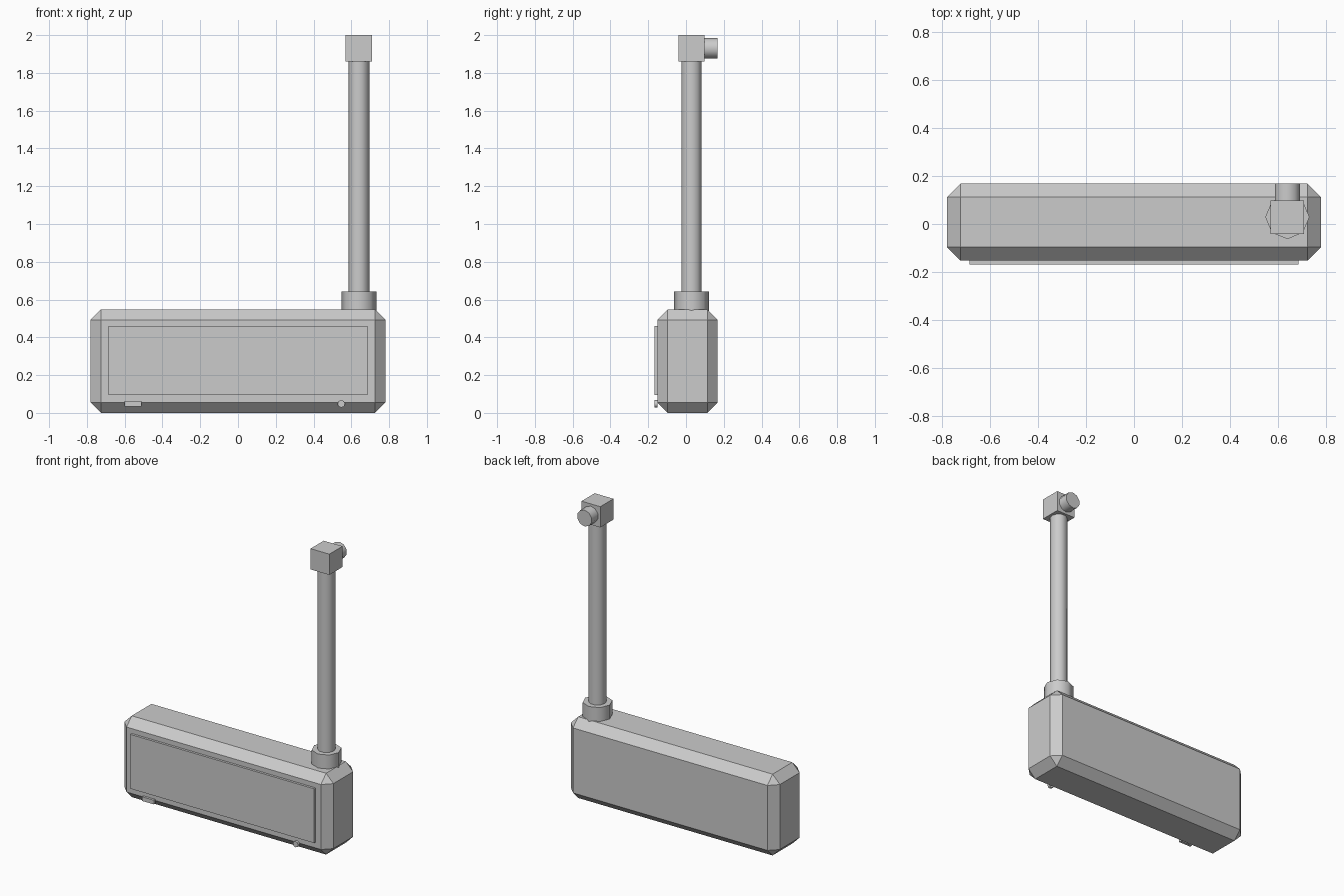
import bpy
import math

cube = bpy.data.objects.get("Cube")
if cube:
    bpy.data.objects.remove(cube, do_unlink=True)

grey = bpy.data.materials.new("light_grey")
grey.use_nodes = True
colour = (0.6, 0.6, 0.6, 1)
grey.diffuse_color = colour
grey.node_tree.nodes["Principled BSDF"].inputs["Base Color"].default_value = colour


def box(name, low, high, bevel=0):
    """Box between two corners, with an optional chamfer."""
    centre = [(a + b) / 2 for a, b in zip(low, high)]
    bpy.ops.mesh.primitive_cube_add(size=1, location=centre)
    ob = bpy.context.object
    ob.name = name
    ob.scale = [b - a for a, b in zip(low, high)]
    bpy.ops.object.transform_apply(location=False, rotation=False, scale=True)
    ob.data.materials.append(grey)
    if bevel:
        mod = ob.modifiers.new("chamfer", 'BEVEL')
        mod.width = bevel
        mod.segments = 1
    return ob


def cylinder(name, centre, radius, depth, sides, along_y=False, turn=0):
    """Smooth-sided cylinder along z or y."""
    rotation = (math.pi / 2, turn, 0) if along_y else (0, 0, turn)
    bpy.ops.mesh.primitive_cylinder_add(vertices=sides, radius=radius, depth=depth,
                                        location=centre, rotation=rotation)
    ob = bpy.context.object
    ob.name = name
    ob.data.materials.append(grey)
    bpy.ops.object.shade_smooth_by_angle(angle=math.radians(50))
    return ob


# Chamfered housing with raised front panel
box("housing", (-0.78, -0.152, 0), (0.78, 0.168, 0.548), bevel=0.055)
box("front_panel", (-0.686, -0.168, 0.094), (0.686, -0.14, 0.46))

# Small latch and button on the lower front edge
box("latch", (-0.6, -0.168, 0.035), (-0.51, -0.15, 0.063))
cylinder("button", (0.547, -0.159, 0.048), 0.02, 0.018, 8, along_y=True)

# Pipe rising from its collar to the elbow and outlet
px, py = 0.64, 0.029
cylinder("collar", (px, py, 0.57), 0.092, 0.144, 8)
cylinder("pipe", (px, py, 1.21), 0.055, 1.36, 10, turn=math.pi / 2)
box("elbow", (px - 0.07, py - 0.07, 1.86), (px + 0.07, py + 0.07, 2))
cylinder("outlet", (px, 0.124, 1.93), 0.055, 0.088, 10, along_y=True)
